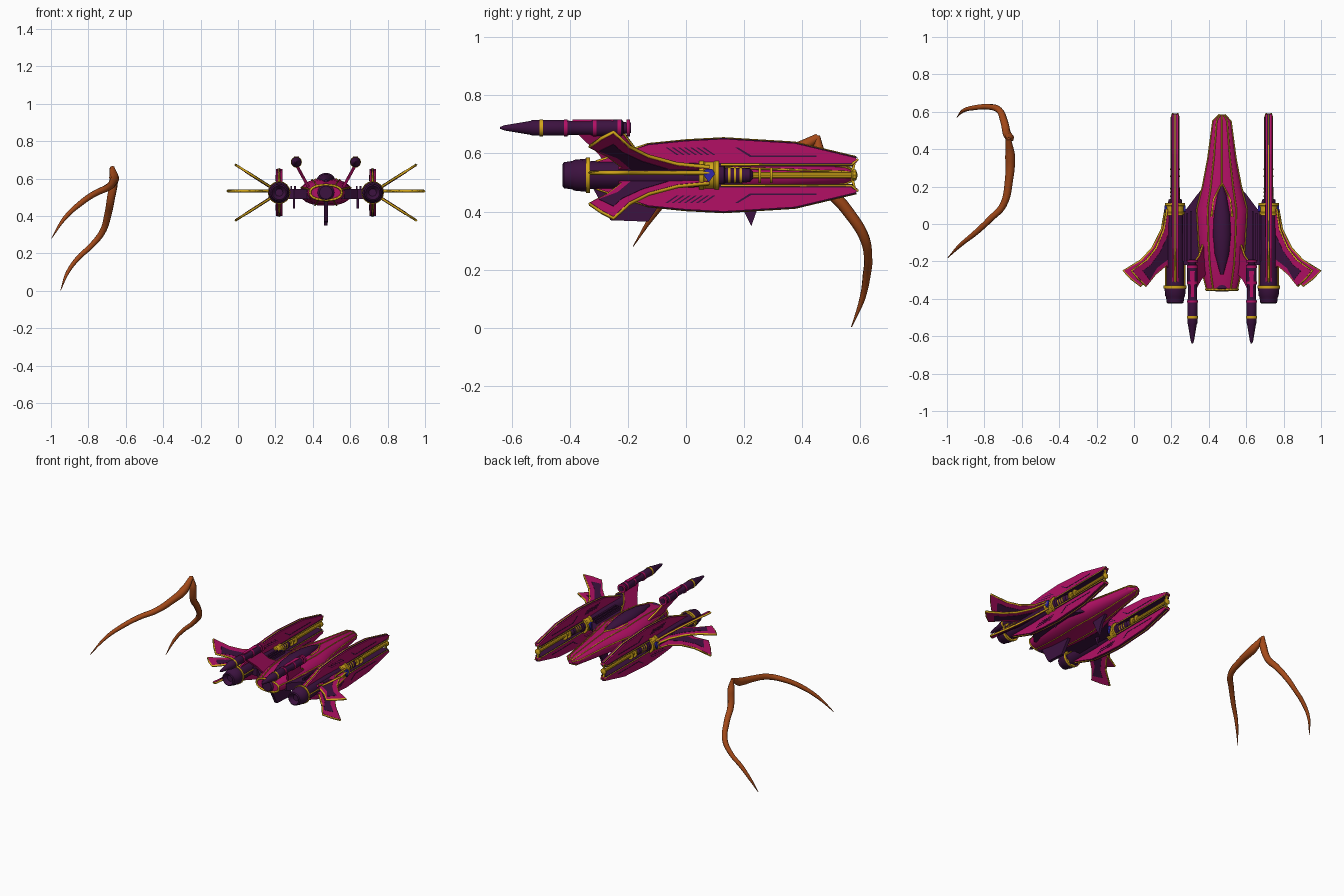
import bpy, bmesh, math
from mathutils import Vector as V

if "Cube" in bpy.data.objects:
    bpy.data.objects.remove(bpy.data.objects["Cube"])

CX, CZ = 0.47, 0.525      # ship axis
NX = 0.25                 # nacelle offset from ship axis


def material(name, rgb):
    m = bpy.data.materials.new(name)
    m.diffuse_color = (*rgb, 1)
    m.use_nodes = True
    m.node_tree.nodes["Principled BSDF"].inputs["Base Color"].default_value = m.diffuse_color
    return m


MAGENTA = material("magenta", (0.45, 0.005, 0.13))
PURPLE = material("purple", (0.045, 0.006, 0.05))
GOLD = material("gold", (0.65, 0.38, 0.01))
ORANGE = material("orange", (0.38, 0.07, 0.01))
BLUE = material("blue", (0.03, 0.02, 0.4))


def mesh(name, verts, faces, mat, smooth=False):
    me = bpy.data.meshes.new(name)
    me.from_pydata(verts, [], faces)
    bm = bmesh.new()
    bm.from_mesh(me)
    bmesh.ops.recalc_face_normals(bm, faces=bm.faces)
    bm.to_mesh(me)
    bm.free()
    me.materials.append(mat)
    ob = bpy.data.objects.new(name, me)
    bpy.context.collection.objects.link(ob)
    if smooth:
        bpy.ops.object.select_all(action='DESELECT')
        ob.select_set(True)
        bpy.context.view_layer.objects.active = ob
        bpy.ops.object.shade_smooth_by_angle(angle=math.radians(35))
    return ob


def prism(name, pts, origin, u, v, thick, mat):
    """Flat outline in the u, v plane, thickened evenly to both sides."""
    o, u, v = V(origin), V(u), V(v)
    n = u.cross(v).normalized() * thick / 2
    base = [o + u * a + v * b for a, b in pts]
    k = len(pts)
    faces = [list(range(k)), list(range(2 * k - 1, k - 1, -1))]
    faces += [(i, (i + 1) % k, (i + 1) % k + k, i + k) for i in range(k)]
    return mesh(name, [p - n for p in base] + [p + n for p in base], faces, mat)


def skin(name, rings, mat):
    """Join rings of equal length into a closed body."""
    k = len(rings[0])
    faces = [(r * k + i, r * k + (i + 1) % k, (r + 1) * k + (i + 1) % k, (r + 1) * k + i)
             for r in range(len(rings) - 1) for i in range(k)]
    faces += [list(range(k)), list(range((len(rings) - 1) * k, len(rings) * k))]
    return mesh(name, [p for r in rings for p in r], faces, mat, True)


def lathe(name, prof, x, z, mat, n=16):
    """Turned body along y from (y, radius) pairs."""
    return skin(name, [[V((x + r * math.cos(2 * math.pi * i / n), y,
                           z + r * math.sin(2 * math.pi * i / n))) for i in range(n)]
                       for y, r in prof], mat)


def tube(name, pts, depth, mat, radii=None, closed=False, kind='POLY'):
    cu = bpy.data.curves.new(name, 'CURVE')
    cu.dimensions = '3D'
    cu.bevel_depth = depth
    cu.bevel_resolution = 2 if radii else 0
    cu.use_fill_caps = True
    sp = cu.splines.new(kind)
    if kind == 'BEZIER':
        sp.bezier_points.add(len(pts) - 1)
        for b, p, r in zip(sp.bezier_points, pts, radii):
            b.co, b.radius = p, r
            b.handle_left_type = b.handle_right_type = 'AUTO'
        sp.resolution_u = 6
    else:
        sp.points.add(len(pts) - 1)
        for q, p in zip(sp.points, pts):
            q.co = (*p, 1)
        sp.use_cyclic_u = closed
    cu.materials.append(mat)
    ob = bpy.data.objects.new(name, cu)
    bpy.context.collection.objects.link(ob)
    return ob


# Central hull: stations of y, half width, height above and below the axis
stations = [(.585, .015, .012, .012), (.55, .05, .03, .03), (.35, .078, .052, .05),
            (.2, .108, .066, .062), (.08, .14, .074, .07), (-.1, .13, .076, .07),
            (-.22, .118, .068, .062), (-.35, .085, .04, .04)]


def hull_point(st, a, grow=0):
    y, w, up, dn = st
    c, s = math.cos(a), math.sin(a)
    h = up if s > 0 else dn
    return V((CX + (w + grow) * math.copysign(abs(c) ** .8, c), y,
              CZ + (h + grow) * math.copysign(abs(s) ** .95, s)))


skin("hull", [[hull_point(s, 2 * math.pi * i / 24) for i in range(24)] for s in stations], MAGENTA)
for a in (20, 62, 118, 160, 90, 250, 290):
    tube("hull_trim", [hull_point(s, math.radians(a), .001) for s in (stations[:4] if a == 90 else stations)],
         .004, GOLD)
tube("hull_rear_ring", [hull_point(stations[-1], 2 * math.pi * i / 24) for i in range(24)], .007, GOLD, closed=True)
lathe("tail_exhaust", [(-.3, .04), (-.345, .05), (-.36, .035)], CX, CZ, PURPLE)

# Cockpit canopy and its gold arch
canopy = [(.21, .004), (.15, .026), (.05, .045), (-.06, .05), (-.16, .04), (-.27, .008)]
skin("canopy", [[V((CX + r * math.cos(t * math.pi / 8), y, .588 + .85 * r * math.sin(t * math.pi / 8)))
                 for t in range(16)] for y, r in canopy], PURPLE)
tube("canopy_arch", [(CX + x, y, z) for x, y, z in
     [(-.055, .04, .596), (-.045, .13, .59), (0, .22, .592), (.045, .13, .59), (.055, .04, .596)]], .006, GOLD)

# Ventral fins
X, Y, Z = (1, 0, 0), (0, 1, 0), (0, 0, 1)
prism("front_keel", [(.17, .47), (.29, .47), (.25, .42), (.225, .35), (.2, .4)], (CX, 0, 0), Y, Z, .018, PURPLE)
prism("rear_keel", [(-.32, .48), (-.05, .48), (-.1, .41), (-.13, .365), (-.26, .37)], (CX, 0, 0), Y, Z, .02, PURPLE)

# Blade, fin and inlay outlines
blade = [(-.31, .045), (-.13, .105), (.0, .118), (.13, .125), (.375, .11), (.585, .06),
         (.59, .045), (.57, .037), (.15, .037), (.1, .045), (.02, .03), (-.31, .02)]
fin = [(0, .08), (.05, .08), (.07, -.03), (.12, -.13), (.18, -.195), (.275, -.25),
       (.235, -.29), (.185, -.33), (.13, -.27), (.06, -.22), (0, -.28)]
inlay = [(.05, -.06), (.1, -.15), (.16, -.22), (.21, -.25), (.165, -.3), (.12, -.235), (.05, -.19)]

for s in (-1, 1):
    nx = CX + s * NX
    # Deck joining hull and nacelle
    prism("deck", [(.05, .25), (.13, .16), (.19, .08), (.25, .06), (.25, -.22), (.17, -.22), (.1, -.29), (.05, -.29)],
          (CX, 0, .518), (s, 0, 0), Y, .052, PURPLE)
    for dx, y0 in ((.165, .07), (.185, .06), (.205, .05)):
        prism("deck_rib", [(y0, .02), (y0, .036), (-.2, .036), (-.2, .02)], (CX + s * dx, 0, CZ), Y, Z, .01, PURPLE)
    prism("belly_pin", [(-.02, 0), (.03, 0), (.0, -.085)], (CX + s * .17, 0, CZ), Y, Z, .012, PURPLE)

    # Engine, nacelle core, collar and gun barrel
    lathe("engine_nozzle", [(-.4, .02), (-.425, .038), (-.42, .045), (-.39, .049), (-.385, .053),
                            (-.345, .057), (-.33, .057), (-.33, .03)], nx, CZ, PURPLE)
    lathe("engine_ring", [(-.345, .058), (-.345, .061), (-.33, .061), (-.33, .05)], nx, CZ, GOLD)
    lathe("nacelle_core", [(-.335, .048), (-.1, .05), (.05, .044), (.13, .036), (.135, .026), (.22, .024), (.23, .012)],
          nx, CZ, PURPLE)
    lathe("nacelle_collar", [(.045, .045), (.045, .054), (.06, .054), (.065, .05), (.095, .05),
                             (.1, .054), (.113, .054), (.113, .03)], nx, CZ, GOLD, 12)
    lathe("gun_barrel", [(.2, .012), (.57, .012), (.575, .02), (.585, .02), (.59, .006)], nx, CZ, GOLD, 10)
    for y in (.145, .165, .185, .25, .29):
        lathe("barrel_band", [(y, .01), (y, .027), (y + .008, .027), (y + .008, .01)], nx, CZ, GOLD, 12)
    for q in (-1, 1):
        prism("collar_gem", [(.055, .01), (.07, .022), (.09, .022), (.1, .005), (.078, -.025)],
              (nx + q * .05, 0, CZ), Y, Z, .012, BLUE)
        tube("nacelle_side_line", [(nx + q * .05, -.33, CZ + .005), (nx + q * .051, -.1, CZ + .005),
                                   (nx + q * .047, .04, CZ + .005)], .005, GOLD)

        # Upper and lower blades with vents and trim
        up = (0, 0, q)
        o = (nx, 0, CZ)
        prism("blade", blade, o, Y, up, .034, MAGENTA)
        prism("blade_spine", [(-.28, .05), (-.13, .108), (.0, .121), (.13, .128), (.375, .113), (.59, .062), (.57, .05),
                              (.37, .1), (.13, .115), (-.12, .09)], o, Y, up, .016, PURPLE)
        prism("blade_inner_rail", [(.11, .03), (.575, .03), (.575, .042), (.11, .042)], o, Y, up, .042, PURPLE)
        for e in (-1, 1):
            tube("blade_edge_trim", [(nx + e * .02, .12, CZ + q * .036), (nx + e * .02, .57, CZ + q * .036),
                                     (nx + e * .012, .592, CZ + q * .055)], .0045, GOLD)
        tube("blade_top_trim", [(nx, y, CZ + q * z) for y, z in blade[:6]], .006, GOLD)
        prism("muzzle_link", [(.565, 0), (.575, 0), (.585, .045), (.575, .045)], o, Y, up, .012, GOLD)
        for i in range(7):
            y = -.07 + i * .021
            prism("blade_vent", [(y, .095), (y + .008, .095), (y + .045, .07), (y + .037, .07)], o, Y, up, .037, PURPLE)
        prism("blade_panel_line", [(.17, .095), (.18, .095), (.225, .068), (.45, .068), (.45, .063), (.22, .063)],
              o, Y, up, .037, PURPLE)

    # Three swept fins on the outer side of each nacelle
    for ang in (-32.5, 0, 32.5):
        a = math.radians(ang)
        u = V((s * math.cos(a), 0, math.sin(a)))
        o = V((nx, 0, CZ + (.008 if ang == 0 else 0)))
        prism("fin", fin, o, u, Y, .013, MAGENTA)
        prism("fin_inlay", inlay, o, u, Y, .016, PURPLE)
        tube("fin_trim", [o + u * p + V(Y) * t for p, t in fin[1:10]], .0075, GOLD)

    # Rear cannon on a slanted strut
    cx, cz = CX + s * .158, .688
    lathe("rear_cannon", [(-.64, .003), (-.625, .009), (-.535, .024), (-.53, .027), (-.41, .027), (-.4, .024),
                          (-.33, .024), (-.32, .028), (-.22, .028), (-.215, .02), (-.19, .018)], cx, cz, PURPLE)
    for y, m in ((-.505, GOLD), (-.42, MAGENTA), (-.32, MAGENTA), (-.235, MAGENTA), (-.205, MAGENTA)):
        lathe("cannon_band", [(y, .015), (y, .0295), (y + .012, .0295), (y + .012, .015)], cx, cz, m)
    prism("cannon_panel", [(-.39, -.008), (-.39, .008), (-.25, .013), (-.25, -.013)], (cx, 0, cz + .025),
          Y, X, .008, MAGENTA)
    root, top = V((CX + s * .085, 0, .54)), V((cx, 0, cz - .015))
    prism("cannon_strut", [(-.06, 0), (-.26, 0), (-.3, .45), (-.375, 1), (-.22, 1), (-.17, .5)],
          root, Y, top - root, .016, MAGENTA)
    tube("strut_trim", [root.lerp(top, t) + V((0, y, 0)) for y, t in ((-.06, 0), (-.17, .5), (-.22, 1))], .006, GOLD)

# Separate curved horns meeting at one peak
tube("long_horn", [(-.672, .455, .655), (-.662, .36, .605), (-.668, .24, .58), (-.7, .1, .55), (-.765, .03, .52),
                   (-.845, -.045, .465), (-.925, -.11, .39), (-.997, -.182, .28)], .02, ORANGE,
     [.7, 1.35, 1.1, .95, .85, .75, .55, .08], kind='BEZIER')
tube("bent_horn", [(-.67, .452, .66), (-.665, .46, .59), (-.68, .485, .49), (-.695, .55, .41), (-.725, .612, .315),
                   (-.785, .627, .24), (-.85, .622, .18), (-.91, .607, .1), (-.948, .57, .003)], .02, ORANGE,
     [.5, 1.2, 1.1, 1, .9, .75, .7, .5, .08], kind='BEZIER')
